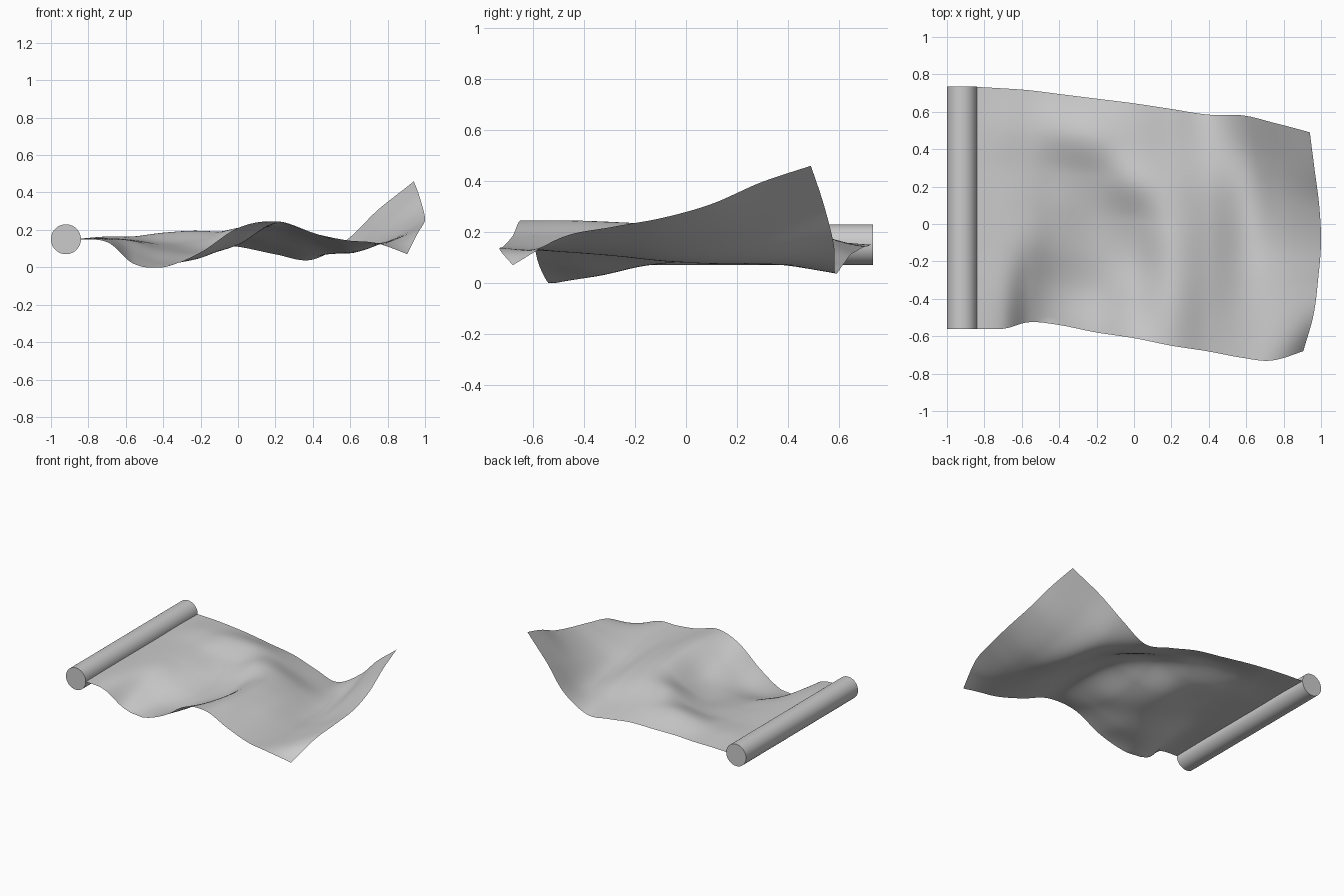
import bpy
import bmesh
from math import radians
from mathutils import Matrix, Vector

default_cube = bpy.data.objects.get("Cube")
if default_cube:
    bpy.data.objects.remove(default_cube, do_unlink=True)


def make_material(name, color):
    material = bpy.data.materials.new(name)
    material.use_nodes = True
    material.diffuse_color = color
    material.node_tree.nodes["Principled BSDF"].inputs["Base Color"].default_value = color
    return material


def make_object(name, bm, material):
    mesh = bpy.data.meshes.new(name)
    bm.to_mesh(mesh)
    bm.free()
    mesh.materials.append(material)
    obj = bpy.data.objects.new(name, mesh)
    bpy.context.collection.objects.link(obj)
    bpy.ops.object.select_all(action="DESELECT")
    obj.select_set(True)
    bpy.context.view_layer.objects.active = obj
    bpy.ops.object.shade_smooth_by_angle(angle=radians(40))
    return obj


def spline(values, t):
    """Smooth curve through evenly spaced values, with t from 0 to 1."""
    last = len(values) - 1
    i = min(int(t * last), last - 1)
    f = t * last - i
    b, c = values[i], values[i + 1]
    a = values[i - 1] if i > 0 else 2 * b - c
    d = values[i + 2] if i + 2 <= last else 2 * c - b
    return b + f / 2 * (c - a + f * (2 * a - 5 * b + 4 * c - d + f * (3 * (b - c) + d - a)))


grey = make_material("plain grey", (0.6, 0.6, 0.6, 1))

# Pole lying along the hoist edge
pole_radius, pole_length = 0.08, 1.295
pole_center = Vector((-0.92, 0.087, 0.15))
bm = bmesh.new()
bmesh.ops.create_cone(bm, cap_ends=True, segments=48, radius1=pole_radius,
                      radius2=pole_radius, depth=pole_length,
                      matrix=Matrix.Translation(pole_center) @ Matrix.Rotation(radians(90), 4, "X"))
make_object("pole", bm, grey)

# Cloth outline in hundredths: column positions, front and back edges, free edge
columns = [-88, -70, -56, -40, -20, 0, 20, 40, 60, 78, 100]
front_edge = [-56, -56, -52.5, -54, -58, -61, -65, -68, -71.5, -73, -68]
back_edge = [73.5, 72.5, 71.5, 69.5, 67, 64.5, 61.5, 58.5, 58, 54, 49]
free_edge = [90.5, 96, 98.5, 100, 99, 96.5, 94]

# Cloth heights in hundredths, one row per strip from front to back
heights = [
    [15, 13.5, 2, 0, 8, 21, 24.5, 18.5, 14.5, 13, 7],
    [15, 15, 8, 3, 5, 15.5, 24.5, 18.5, 13, 13, 18],
    [15, 15.5, 13.5, 8.5, 7, 12, 23.5, 18.5, 11, 13, 22],
    [15, 15.5, 14.5, 11.5, 9.5, 14.5, 22.5, 17, 8.5, 13.5, 25.5],
    [15, 15.5, 15, 13.5, 14.5, 21, 20, 13.5, 7.5, 17, 31],
    [15, 16.5, 16.5, 18.5, 19.5, 17, 12, 7.5, 9, 23, 39.5],
    [15, 15, 14.5, 14, 12.5, 11, 7, 4, 15, 31, 46],
]


def cloth_point(u, v):
    column = spline(columns, u)
    along = (column - columns[0]) / (columns[-1] - columns[0])
    x = column + along ** 6 * (spline(free_edge, v) - columns[-1])
    front, back = spline(front_edge, u), spline(back_edge, u)
    y = front + v * (back - front)
    z = spline([spline(row, u) for row in heights], v)
    return Vector((x, y, max(z, 0))) / 100


# Rippled cloth sheet
steps_u, steps_v = 100, 72
bm = bmesh.new()
grid = [[bm.verts.new(cloth_point(i / steps_u, j / steps_v)) for j in range(steps_v + 1)]
        for i in range(steps_u + 1)]
for near, far in zip(grid, grid[1:]):
    for j in range(steps_v):
        bm.faces.new((near[j], far[j], far[j + 1], near[j + 1]))
make_object("cloth", bm, grey)
